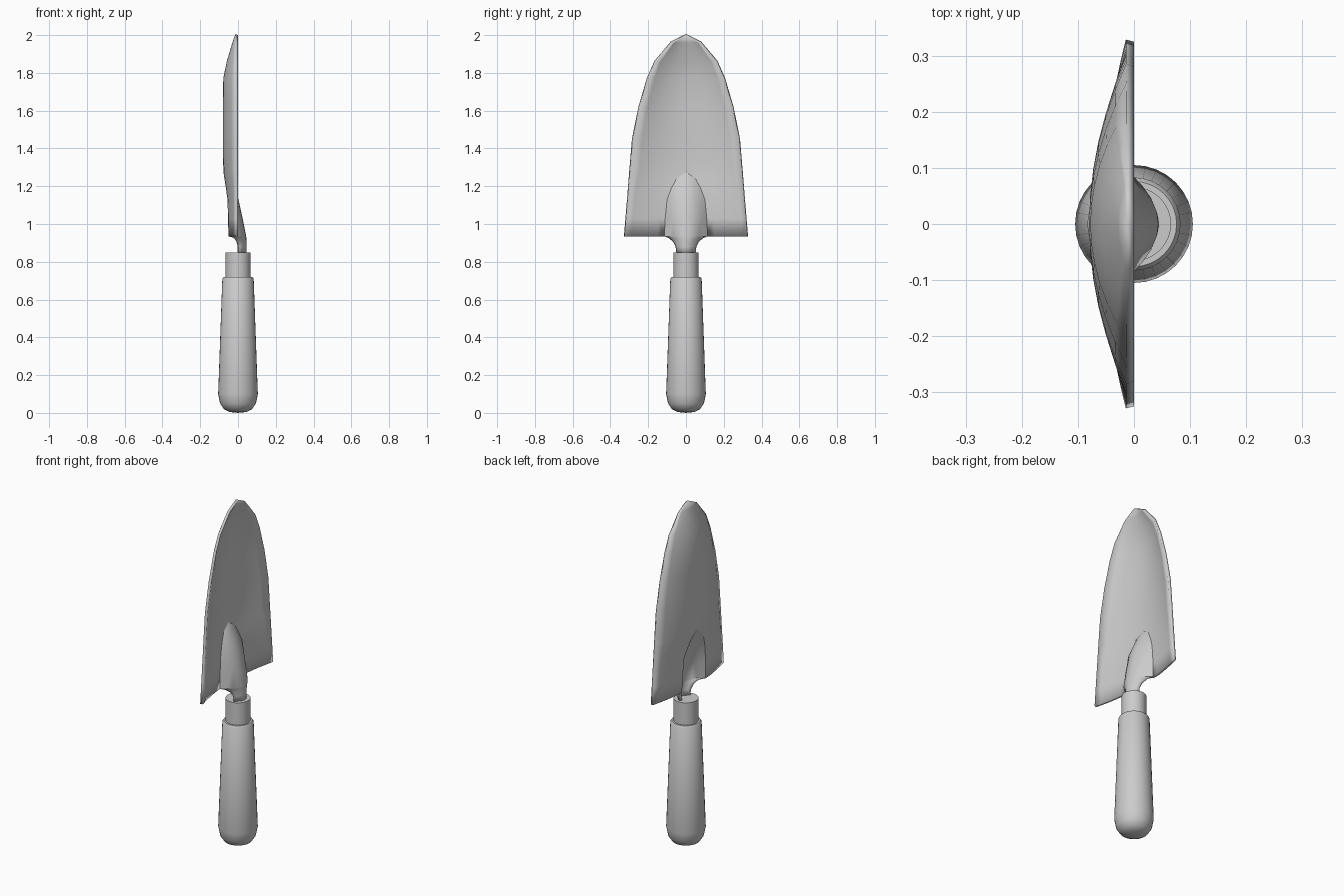
import bpy, bmesh, math

if "Cube" in bpy.data.objects:
    bpy.data.objects.remove(bpy.data.objects["Cube"])


def interp(pts, t):
    for (a, u), (b, v) in zip(pts, pts[1:]):
        if t <= b:
            return u + (v - u) * max(0, t - a) / (b - a)
    return pts[-1][1]


def finish(name, bm, angle=35):
    me = bpy.data.meshes.new(name)
    bm.to_mesh(me)
    bm.free()
    ob = bpy.data.objects.new(name, me)
    bpy.context.collection.objects.link(ob)
    bpy.ops.object.select_all(action='DESELECT')
    ob.select_set(True)
    bpy.context.view_layer.objects.active = ob
    bpy.ops.object.shade_smooth_by_angle(angle=math.radians(angle))
    return ob


def lathe(name, profile, sides=32):
    bm = bmesh.new()
    vs = [bm.verts.new((r, 0, z)) for r, z in profile]
    es = [bm.edges.new(p) for p in zip(vs, vs[1:])]
    bmesh.ops.spin(bm, geom=vs + es, cent=(0, 0, 0), axis=(0, 0, 1),
                   angle=math.tau, steps=sides)
    bmesh.ops.remove_doubles(bm, verts=bm.verts, dist=1e-4)
    bmesh.ops.recalc_face_normals(bm, faces=bm.faces)
    return finish(name, bm)


def grid(bm, rows):
    rows = [[bm.verts.new(p) for p in r] for r in rows]
    for a, b in zip(rows, rows[1:]):
        for j in range(len(a) - 1):
            bm.faces.new((a[j], a[j + 1], b[j + 1], b[j]))


# Grip and ferrule
lathe("handle", [(0, 0), (0.045, 0.005), (0.075, 0.02), (0.095, 0.05), (0.105, 0.1),
                 (0.083, 0.71), (0.076, 0.72), (0, 0.72)])
lathe("ferrule", [(0, 0.71), (0.066, 0.71), (0.066, 0.85), (0, 0.85)])

# Blade: half width, dish depth and width of the pressed neck, all by height
WIDTH = [(0.935, 0.325), (1.2, 0.302), (1.45, 0.28), (1.62, 0.245), (1.77, 0.2),
         (1.86, 0.16), (1.96, 0.075), (2.0, 0.0)]
DEPTH = [(0.935, 0.042), (1.13, 0.046), (1.3, 0.065), (1.76, 0.065), (1.9, 0.036), (2.0, 0.0)]
NECK = [(0.935, 0.115), (1.03, 0.11), (1.13, 0.1), (1.19, 0.077), (1.24, 0.05), (1.275, 0.0)]
CREST = [(0.84, 0.045), (0.93, 0.044), (0.96, 0.04), (1.14, 0.0), (1.275, -0.062)]


def dish(y, z):
    w = interp(WIDTH, z)
    return -interp(DEPTH, z) * (1 - (y / w) ** 2) if w > 0 else 0.0


bm = bmesh.new()
heights = [0.935, 1.03, 1.13, 1.19, 1.24, 1.275, 1.36, 1.45, 1.62, 1.77, 1.86, 1.96, 2.0]
for side in (1, -1):
    rows = []
    for z in heights:
        n, w = interp(NECK, z), interp(WIDTH, z)
        ys = [n + (w - n) * j / 6 for j in range(7)]
        rows.append([(dish(y, z), side * y, z) for y in ys])
    grid(bm, rows)

# Raised neck that blends from the ferrule into the blade
sections = [(0.84, 0.05, 0.008), (0.88, 0.055, 0.008), (0.905, 0.068, 0.0), (0.925, 0.09, -0.018)]
sections += [(z, interp(NECK, z), dish(interp(NECK, z), z)) for z in heights[:6]]
rows = []
for z, n, edge in sections:
    top = interp(CREST, z)
    rows.append([(edge + (top - edge) * (1 - (k / 5) ** 2), n * k / 5, z) for k in range(-5, 6)])
grid(bm, rows)

bmesh.ops.remove_doubles(bm, verts=bm.verts, dist=1e-4)
bmesh.ops.recalc_face_normals(bm, faces=bm.faces)
if sum(f.normal.x * f.calc_area() for f in bm.faces) < 0:
    bmesh.ops.reverse_faces(bm, faces=bm.faces)
blade = finish("blade", bm, 25)
solid = blade.modifiers.new("sheet_thickness", 'SOLIDIFY')
solid.thickness = 0.015
solid.offset = -1
blade.modifiers.move(len(blade.modifiers) - 1, 0)
